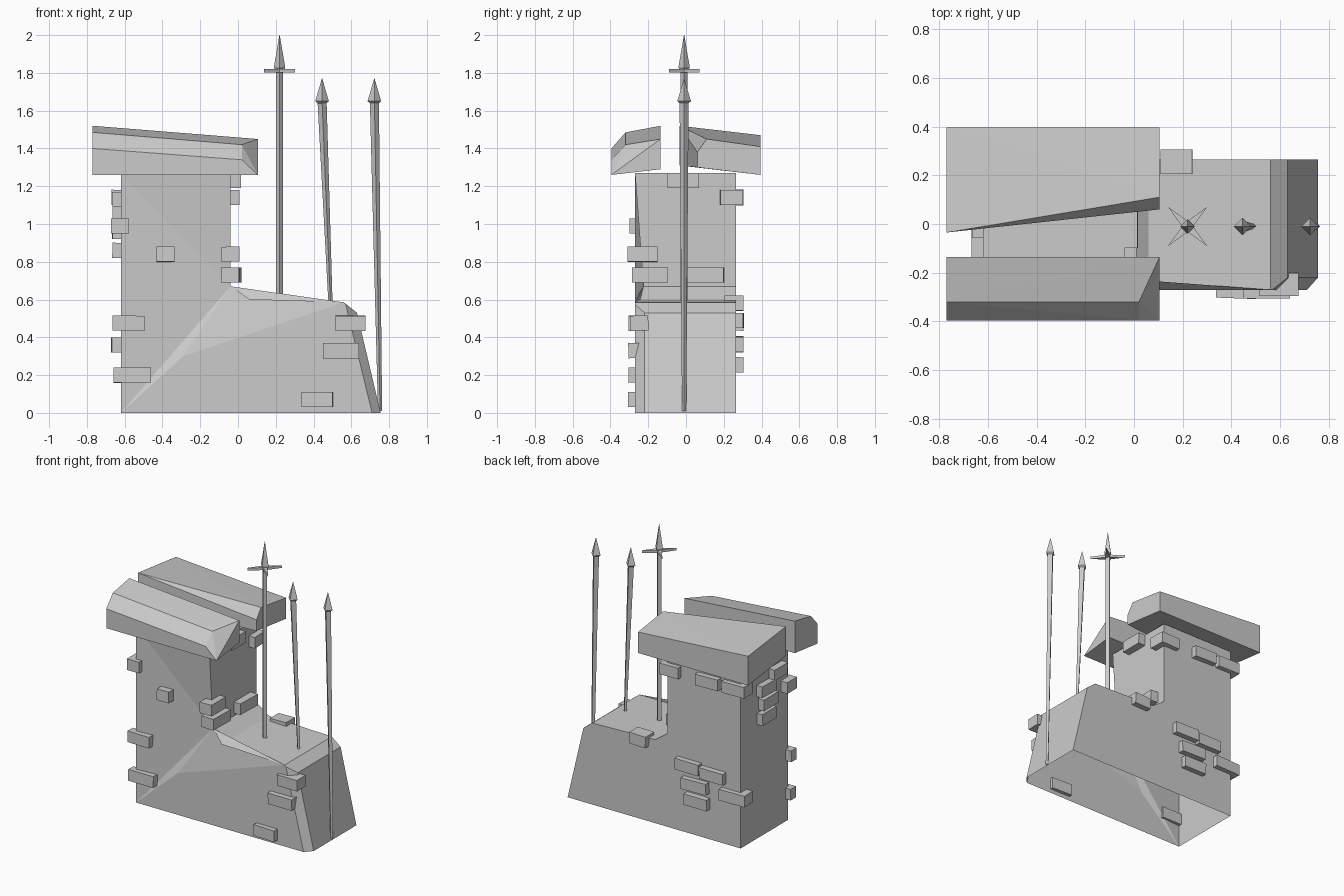
import bpy, bmesh, math, random
from mathutils import Vector, Matrix

random.seed(4)
if "Cube" in bpy.data.objects:
    bpy.data.objects.remove(bpy.data.objects["Cube"], do_unlink=True)

# One stone grey for everything
grey = bpy.data.materials.new("stone_grey")
grey.use_nodes = True
grey.diffuse_color = (0.6, 0.6, 0.6, 1)
grey.node_tree.nodes["Principled BSDF"].inputs["Base Color"].default_value = grey.diffuse_color


def finish(name, bm):
    mesh = bpy.data.meshes.new(name)
    bm.to_mesh(mesh)
    bm.free()
    mesh.materials.append(grey)
    obj = bpy.data.objects.new(name, mesh)
    bpy.context.collection.objects.link(obj)
    return obj


def hull(name, points):
    bm = bmesh.new()
    verts = [bm.verts.new(p) for p in points]
    bmesh.ops.convex_hull(bm, input=verts)
    bmesh.ops.recalc_face_normals(bm, faces=bm.faces)
    return finish(name, bm)


def lathe(name, base, top, rings, sides=4):
    """Faceted solid of (fraction along axis, radius) rings."""
    bm = bmesh.new()
    base, axis = Vector(base), Vector(top) - Vector(base)
    loops = []
    for t, r in rings:
        centre = base + axis * t
        loops.append([bm.verts.new(centre + Vector((r * math.cos(a), r * math.sin(a), 0)))
                      for a in (math.tau * i / sides for i in range(sides))])
    for low, high in zip(loops, loops[1:]):
        for i in range(sides):
            j = (i + 1) % sides
            bm.faces.new((low[i], low[j], high[j], high[i]))
    bm.faces.new(loops[0][::-1])
    bm.faces.new(loops[-1])
    return finish(name, bm)


def brick(name, centre, size):
    bm = bmesh.new()
    bmesh.ops.create_cube(bm, size=1)
    bmesh.ops.scale(bm, vec=size, verts=bm.verts)
    tilt = Matrix.Rotation(random.uniform(-.04, .04), 4, random.choice("XYZ"))
    bmesh.ops.transform(bm, matrix=Matrix.Translation(centre) @ tilt, verts=bm.verts)
    return finish(name, bm)


# Tower and low wall, open below, with a worn front
F, B = -.27, .265
corners = {
    "f_foot": (-.62, F, 0), "f_toe": (.71, F, 0), "f_lip": (.57, F, .575),
    "f_ridge": (.56, F, .585), "f_step": (.06, F, .6), "f_notch": (-.04, -.225, .67),
    "f_inner": (-.04, F, 1.27), "f_outer": (-.62, F, 1.27), "f_bump": (-.29, F, .3),
    "e_toe": (.755, -.22, 0), "e_lip": (.63, -.22, .53),
    "b_foot": (-.62, B, 0), "b_toe": (.755, B, 0), "b_lip": (.63, B, .53),
    "b_ridge": (.56, B, .585), "b_step": (.06, B, .6), "b_notch": (-.04, B, .67),
    "b_inner": (-.04, B, 1.27), "b_outer": (-.62, B, 1.27),
}
panels = [
    "f_foot f_toe f_bump", "f_toe f_lip f_bump", "f_lip f_ridge f_bump",
    "f_ridge f_notch f_bump", "f_ridge f_step f_notch", "f_notch f_foot f_bump",
    "f_notch f_outer f_foot", "f_notch f_inner f_outer",
    "f_toe e_toe e_lip f_lip", "f_lip e_lip f_ridge",
    "e_toe b_toe b_lip e_lip", "e_lip b_lip b_ridge f_ridge",
    "f_ridge b_ridge b_step f_step", "f_step b_step b_notch f_notch",
    "f_notch b_notch b_inner f_inner", "f_inner b_inner b_outer f_outer",
    "f_outer b_outer b_foot f_foot",
    "b_toe b_foot b_notch b_step b_ridge b_lip", "b_foot b_outer b_inner b_notch",
]
bm = bmesh.new()
vert = {k: bm.verts.new(p) for k, p in corners.items()}
for panel in panels:
    bm.faces.new([vert[k] for k in panel.split()])
finish("tower_wall", bm)

# Two heavy cap slabs
L, R = -.77, .105
hull("front_cap_slab", [
    (L, -.395, 1.26), (L, -.395, 1.4), (L, -.32, 1.485), (L, -.135, 1.52), (L, -.135, 1.29),
    (R, -.395, 1.26), (.02, -.395, 1.34), (.02, -.32, 1.42), (R, -.135, 1.45), (R, -.135, 1.29)])
hull("back_cap_slab", [
    (L, -.035, 1.31), (L, -.035, 1.52), (L, .395, 1.47), (L, .395, 1.26),
    (R, .06, 1.3), (R, .06, 1.38), (R, .11, 1.45), (R, .395, 1.41), (R, .395, 1.26)])

# Bricks on the front and back faces: centre x, centre z, length
H = .08
for x, z, w in [(-.56, .2, .2), (-.58, .475, .17), (-.385, .84, .095), (.42, .07, .165),
                (.545, .33, .19)]:
    brick("front_brick", (x, F - .005, z), (w, .06, H))
for x, z, w in [(-.215, .49, .19), (-.41, .475, .19), (-.27, .365, .2), (-.285, .255, .18),
                (-.375, 1.14, .18)]:
    brick("back_brick", (x, B + .01, z), (w, .06, H))

# Bricks on the tower sides: centre y, centre z, length
for y, z, w in [(.0, 1.06, .17), (-.13, 1.13, .15), (-.02, .96, .17), (.0, .86, .16)]:
    brick("outer_brick", (-.63, y, z), (.07, w, H))
for y, z, w in [(.105, .73, .19), (-.015, 1.23, .165)]:
    brick("inner_brick", (-.025, y, z), (.08, w, H))

# Bricks that wrap a corner
for x, y, z, w, d in [(-.625, -.245, .99, .095, .11), (-.04, -.23, .84, .095, .16),
                      (-.04, -.19, .73, .095, .19), (.595, -.247, .475, .16, .095),
                      (-.57, .25, .36, .2, .1), (-.58, .25, 1.14, .18, .1),
                      (-.07, .24, 1.14, .15, .12), (.175, .255, .58, .13, .1)]:
    brick("corner_brick", (x, y, z), (w, d, H))

# Two plain spears
for name, bottom, top in [("middle_spear", (.49, -.01, .57), (.445, -.01, 1.65)),
                          ("outer_spear", (.752, -.01, .01), (.722, -.01, 1.65))]:
    lathe(name + "_shaft", bottom, top, [(0, .011), (1, .024)])
    tip = Vector(top) + Vector((0, 0, .12))
    lathe(name + "_head", top, tip, [(-.1, .022), (0, .036), (1, .001)])

# Tall spear with a four-pointed guard
lathe("tall_spear_shaft", (.22, -.01, .57), (.22, -.01, 1.8), [(0, .019), (1, .019)])
lathe("tall_spear_head", (.22, -.01, 1.8), (.22, -.01, 2), [(0, .018), (.15, .03), (1, .001)])
star = []
for i in range(8):
    a, r = math.radians(45 * i), .115 if i % 2 else .022
    star.append((.22 + r * math.cos(a), -.01 + r * math.sin(a), 1.802))
bm = bmesh.new()
face = bm.faces.new([bm.verts.new(p) for p in star])
top = bmesh.ops.extrude_face_region(bm, geom=[face])
bmesh.ops.translate(bm, vec=(0, 0, .018), verts=[v for v in top["geom"] if isinstance(v, bmesh.types.BMVert)])
bmesh.ops.recalc_face_normals(bm, faces=bm.faces)
finish("tall_spear_guard", bm)
